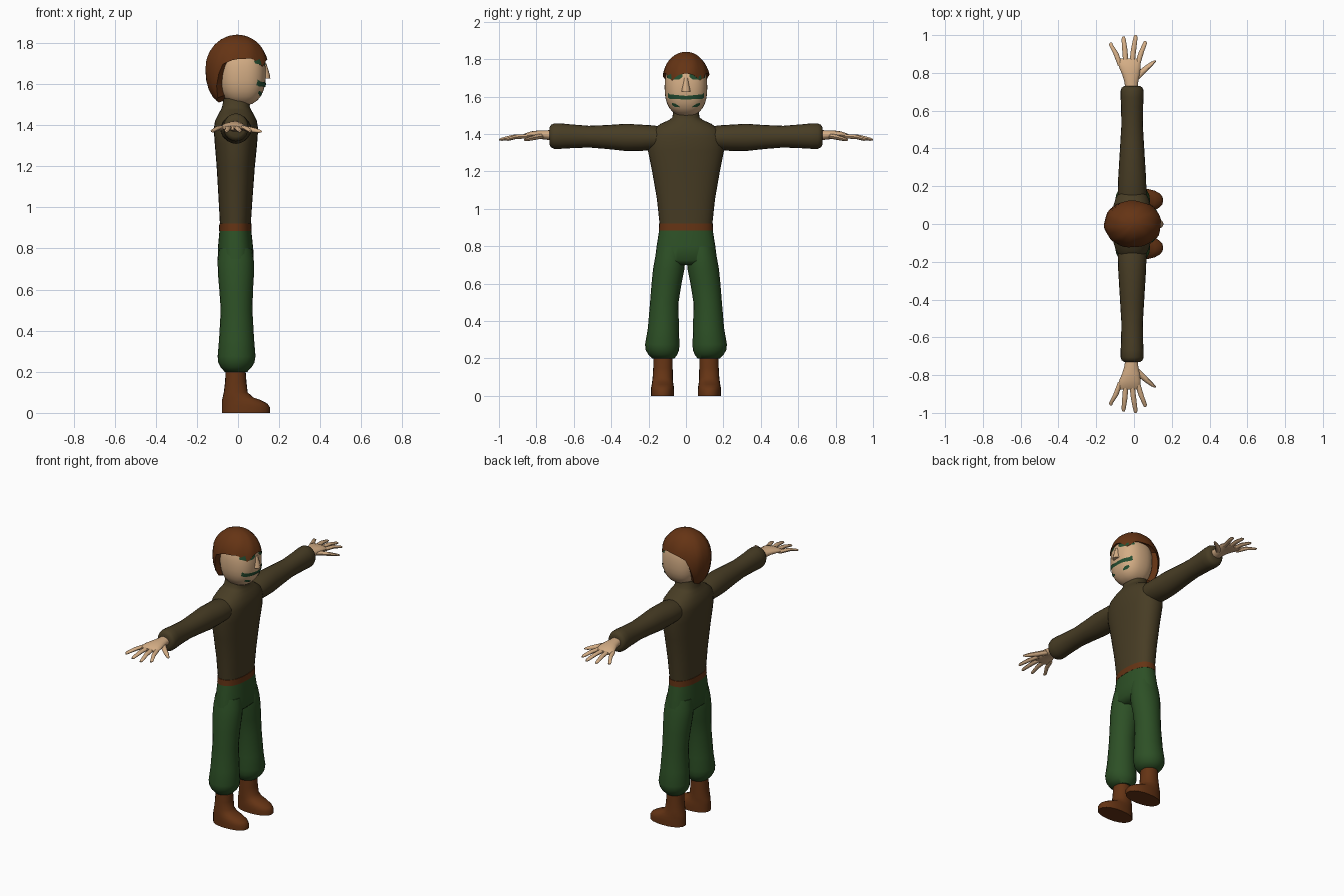
import bpy, bmesh, math
from mathutils import Vector


def material(name, rgb):
    m = bpy.data.materials.new(name)
    m.diffuse_color = (*rgb, 1)
    return m


BROWN = material("brown leather", (0.13, 0.034, 0.007))
GREEN = material("green cloth", (0.026, 0.08, 0.019))
TUNIC = material("olive wool", (0.064, 0.046, 0.018))
SKIN = material("skin", (0.66, 0.42, 0.235))
PAINT = material("green face paint", (0.018, 0.075, 0.03))


def finish(name, bm, mat, angle=50):
    bmesh.ops.recalc_face_normals(bm, faces=bm.faces)
    me = bpy.data.meshes.new(name)
    bm.to_mesh(me)
    bm.free()
    me.materials.append(mat)
    ob = bpy.data.objects.new(name, me)
    bpy.context.collection.objects.link(ob)
    bpy.ops.object.select_all(action='DESELECT')
    ob.select_set(True)
    bpy.context.view_layer.objects.active = ob
    bpy.ops.object.shade_smooth_by_angle(angle=math.radians(angle))
    return ob


def skin_rings(bm, rings):
    loops = [[bm.verts.new(p) for p in r] for r in rings]
    n = len(loops[0])
    for lo, hi in zip(loops, loops[1:]):
        for i in range(n):
            j = (i + 1) % n
            bm.faces.new((lo[i], lo[j], hi[j], hi[i]))
    bm.faces.new(loops[0])
    bm.faces.new(loops[-1])


def spow(v, e):
    return math.copysign(abs(v) ** e, v)


def loft(name, sections, mat, axis='z', side=1, n=20, p=2.0, angle=50):
    """sections: (position on axis, centre a, centre b, radius a, radius b)"""
    bm = bmesh.new()
    rings = []
    for t, ca, cb, ra, rb in sections:
        ring = []
        for i in range(n):
            w = 2 * math.pi * i / n
            a = ca + ra * spow(math.cos(w), 2 / p)
            b = cb + rb * spow(math.sin(w), 2 / p)
            ring.append((a, b * side, t) if axis == 'z' else (a, t * side, b))
        rings.append(ring)
    skin_rings(bm, rings)
    return finish(name, bm, mat, angle)


# torso with collar
loft("tunic", [(0.90, -.013, 0, .074, .139), (1.05, -.012, 0, .083, .155),
               (1.20, -.011, 0, .093, .181), (1.31, -.010, 0, .103, .203),
               (1.38, -.010, 0, .108, .204), (1.42, -.010, 0, .102, .185),
               (1.455, -.010, 0, .085, .135), (1.475, -.010, 0, .073, .09),
               (1.49, -.010, 0, .067, .072), (1.53, -.006, 0, .064, .068)],
     TUNIC, n=28, p=2.3)
loft("belt", [(.885, -.013, 0, .079, .145), (.922, -.013, 0, .078, .144)], BROWN, n=28, p=2.3)
loft("neck", [(1.44, -.005, 0, .05, .055), (1.56, 0, 0, .05, .055)], SKIN)

# trousers
loft("trouser_hips", [(.70, -.01, 0, .06, .12), (.725, -.011, 0, .088, .166),
                      (.80, -.012, 0, .086, .157), (.90, -.013, 0, .076, .141)],
     GREEN, n=28, p=2.3)

for s, word in ((1, "left"), (-1, "right")):
    loft(word + "_trouser_leg",
         [(.20, -.01, .122, .055, .06), (.222, -.009, .124, .075, .078),
          (.245, -.008, .126, .088, .089), (.275, -.007, .127, .092, .092),
          (.36, -.007, .121, .085, .083), (.50, -.007, .116, .077, .076),
          (.60, -.009, .104, .082, .080), (.68, -.010, .092, .088, .084),
          (.74, -.011, .084, .088, .081), (.80, -.012, .078, .08, .074)],
         GREEN, side=s, n=20)
    # boots, toes pointing to +x
    loft(word + "_boot",
         [(0, .038, .125, .117, .062), (.028, .038, .125, .117, .062),
          (.045, .032, .125, .111, .061), (.062, .017, .125, .095, .058),
          (.075, 0, .125, .075, .056), (.10, -.011, .124, .058, .054),
          (.15, -.011, .123, .052, .052), (.23, -.012, .122, .047, .050)],
         BROWN, side=s, n=20, p=2.2)
    # sleeves
    loft(word + "_sleeve",
         [(.10, -.01, 1.375, .07, .055), (.17, -.01, 1.38, .076, .066),
          (.24, -.01, 1.380, .074, .070), (.32, -.01, 1.382, .069, .073),
          (.42, -.01, 1.384, .063, .064), (.52, -.01, 1.386, .057, .058),
          (.62, -.01, 1.388, .058, .064), (.67, -.01, 1.389, .061, .068),
          (.705, -.01, 1.389, .061, .068), (.722, -.01, 1.389, .055, .060),
          (.73, -.01, 1.389, .042, .045)],
         TUNIC, axis='y', side=s)
    # hands
    loft(word + "_palm",
         [(.70, -.012, 1.393, .033, .028), (.75, -.014, 1.395, .036, .025),
          (.79, -.016, 1.397, .046, .022), (.83, -.022, 1.395, .057, .019),
          (.86, -.026, 1.389, .060, .015), (.875, -.027, 1.386, .050, .009)],
         SKIN, axis='y', side=s, n=16)
    # fingers: base x, tip x, tip y
    for k, (bx, tx, ty) in enumerate(((-.072, -.122, .96), (-.042, -.055, .992),
                                      (-.012, .008, 1.0), (.018, .058, .968))):
        mx = (bx + tx) / 2
        my = (.85 + ty) / 2
        loft("%s_finger_%d" % (word, k + 1),
             [(.84, bx, 1.388, .014, .012), (my, mx, 1.385, .014, .011),
              (ty - .012, tx, 1.372, .011, .008), (ty, tx, 1.369, .006, .004)],
             SKIN, axis='y', side=s, n=8)
    loft(word + "_thumb",
         [(.765, .004, 1.39, .022, .014), (.80, .035, 1.384, .024, .014),
          (.835, .075, 1.376, .020, .012), (.858, .102, 1.37, .013, .008),
          (.866, .112, 1.369, .006, .004)],
         SKIN, axis='y', side=s, n=8)

# head: rounded superellipsoid, reused to place the paint
HC, HA, HB, HZ, HP = Vector((.02, 0, 1.65)), .115, .114, .155, 2.4


def face_x(y, z):
    r = 1 - abs(y / HB) ** HP - abs((z - HC.z) / HZ) ** HP
    return HC.x + HA * max(r, 0) ** (1 / HP)


levels = [math.sin(math.radians(d)) * HZ for d in range(-82, 83, 12)]
head_rings = []
for dz in levels:
    k = (1 - abs(dz / HZ) ** HP) ** (1 / HP)
    head_rings.append((HC.z + dz, HC.x, 0, HA * k, HB * k))
loft("head", head_rings, SKIN, n=36, p=HP)
loft("nose", [(1.628, .130, 0, .027, .025), (1.645, .131, 0, .024, .021),
              (1.70, .128, 0, .010, .010)], SKIN, n=8)


# painted marks: thin bands following the face, given as (y, low z, high z)
def paint_band(name, pts, side=1):
    bm = bmesh.new()
    prev = None
    for (y0, l0, h0), (y1, l1, h1) in zip(pts, pts[1:]):
        for i in range(5):
            f = i / 4
            y, lo, hi = y0 + (y1 - y0) * f, l0 + (l1 - l0) * f, h0 + (h1 - h0) * f
            col = [bm.verts.new((face_x(y, z) + .004, y * side * 1.015, z))
                   for z in (lo, (lo + hi) / 2, hi)]
            if prev:
                for j in range(2):
                    bm.faces.new((prev[j], col[j], col[j + 1], prev[j + 1]))
            prev = col
    bmesh.ops.remove_doubles(bm, verts=bm.verts, dist=.0002)
    bmesh.ops.recalc_face_normals(bm, faces=bm.faces)
    # make sure the plate faces forward
    ob = finish(name, bm, PAINT)
    if sum(p.normal.x for p in ob.data.polygons) < 0:
        ob.data.flip_normals()


paint_band("mouth_stripe", [(-.096, 1.595, 1.622), (-.085, 1.588, 1.612), (0, 1.585, 1.604),
                            (.085, 1.588, 1.612), (.096, 1.595, 1.622)])
for s, word in ((1, "left"), (-1, "right")):
    paint_band(word + "_eye_mark", [(.018, 1.705, 1.725), (.035, 1.692, 1.73),
                                    (.07, 1.69, 1.725), (.100, 1.70, 1.712)], s)
    paint_band(word + "_chin_mark", [(.035, 1.543, 1.549), (.058, 1.545, 1.563),
                                     (.075, 1.556, 1.566)], s)

# hair: cap whose lower edge follows a hairline (angle from front, height)
LINE = [(0, 1.725), (20, 1.715), (38, 1.682), (58, 1.725), (95, 1.72), (118, 1.695),
        (130, 1.63), (142, 1.535), (180, 1.51)]


def hairline(deg):
    for (a, za), (b, zb) in zip(LINE, LINE[1:]):
        if a <= deg <= b:
            return za + (zb - za) * (deg - a) / (b - a)


bm = bmesh.new()
N, ROWS, ZC = 40, 11, 1.68
rows = [[] for _ in range(ROWS + 1)]
for i in range(N):
    deg = 360 * i / N
    th = math.radians(deg)
    d = hairline(min(deg, 360 - deg)) - ZC
    end = math.acos(d / (.16 if d > 0 else .185))
    for r in range(ROWS):
        ph = max(.03, end * r / (ROWS - 1))
        up = math.cos(ph) >= 0
        rad = math.sin(ph) ** (1.0 if up else .6)
        rad *= 1 + .015 * math.sin(th * 9 + r * .6) * min(1, r / 4)
        z = ZC + math.cos(ph) * (.16 if up else .185)
        rows[r].append((-.005 + .153 * rad * math.cos(th), .128 * rad * math.sin(th), z))
    # tucked-in lip
    x, y, z = rows[ROWS - 1][-1]
    rows[ROWS].append((.01 + (x - .01) * .72, y * .72, z + .01))
skin_rings(bm, rows)
finish("hair", bm, BROWN, 35)
